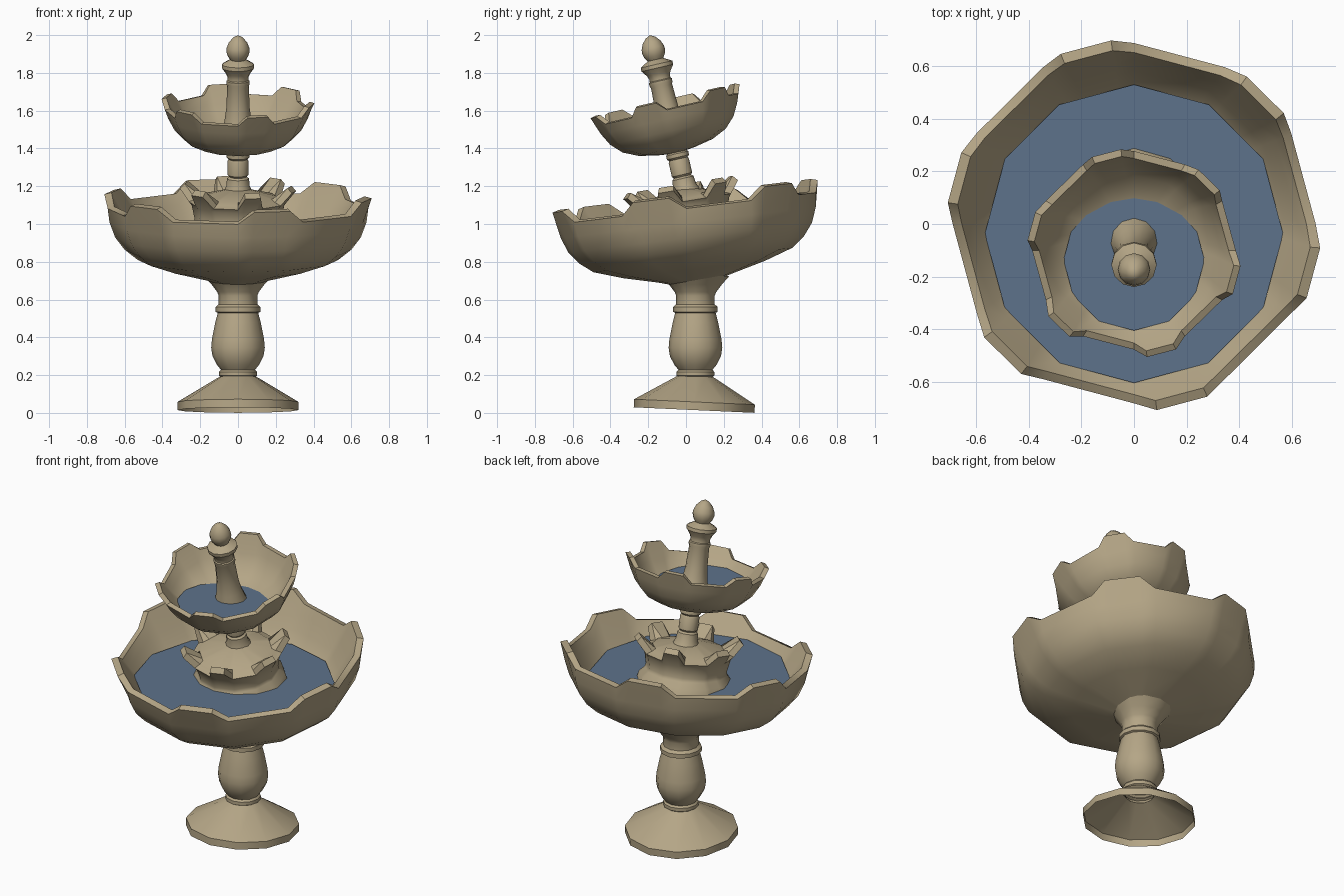
import bpy, bmesh, math
from mathutils import Matrix, Vector

if "Cube" in bpy.data.objects:
    bpy.data.objects.remove(bpy.data.objects["Cube"])

N = 12  # sides of every turned part


def material(name, color):
    m = bpy.data.materials.new(name)
    m.diffuse_color = color
    m.use_nodes = True
    m.node_tree.nodes["Principled BSDF"].inputs["Base Color"].default_value = m.diffuse_color
    return m


STONE = material("stone", (0.46, 0.38, 0.24, 1))
WATER = material("water", (0.11, 0.17, 0.26, 1))


def make_surface(name, rings, origin, tilt, mat, smooth=True):
    """Skin a stack of closed rings; leaning back or forward about x."""
    bm = bmesh.new()
    levels = [[bm.verts.new(p) for p in ring] for ring in rings]
    for a, b in zip(levels, levels[1:]):
        k = len(a)
        for i in range(k):
            j = (i + 1) % k
            bm.faces.new((a[i], a[j], b[j], b[i]))
    bmesh.ops.remove_doubles(bm, verts=bm.verts, dist=1e-5)
    mesh = bpy.data.meshes.new(name)
    bm.transform(Matrix.Translation(Vector(origin))
                 @ Matrix.Rotation(math.radians(tilt), 4, 'X'))
    bm.to_mesh(mesh)
    bm.free()
    ob = bpy.data.objects.new(name, mesh)
    bpy.context.collection.objects.link(ob)
    mesh.materials.append(mat)
    if smooth:
        bpy.ops.object.select_all(action='DESELECT')
        ob.select_set(True)
        bpy.context.view_layer.objects.active = ob
        bpy.ops.object.shade_smooth_by_angle(angle=math.radians(35))
    return ob


def polar(r, deg, z):
    a = math.radians(deg)
    return (r * math.cos(a), r * math.sin(a), z)


def turned(name, profile, origin, tilt, mat=STONE):
    rings = [[polar(r, i * 360 / N, z) for i in range(N)] for r, z in profile]
    return make_surface(name, rings, origin, tilt, mat)


def scalloped_bowl(name, outer, low, high, inner, origin, tilt):
    """Bowl with six raised rim pieces. low/high = (outer r, z, inner r, z)."""
    angles = [(60 * k + d, up) for k in range(6)
              for d, up in ((0, 0), (30, 0), (37, 1), (53, 1))]

    def flat_ring(r, z):
        out = []
        for a, _ in angles:
            off = math.radians(a % 30 - 15)
            out.append(polar(r * math.cos(math.radians(15)) / math.cos(off), a, z))
        return out

    def rim_ring(i):
        return [polar((high if up else low)[i], a, (high if up else low)[i + 1])
                for a, up in angles]

    rings = [flat_ring(r, z) for r, z in outer]
    rings += [rim_ring(0), rim_ring(2)]
    rings += [flat_ring(r, z) for r, z in inner]
    return make_surface(name, rings, origin, tilt, STONE)


# Foot, hollow underneath and slightly rocked
turned("foot", [(0.32, 0.0), (0.32, 0.043), (0.1, 0.175), (0.08, 0.185)],
       (0, 0.043, 0.015), -2.6)

# Baluster pedestal
turned("pedestal", [
    (0.08, 0.17), (0.09, 0.19), (0.1, 0.197), (0.1, 0.217), (0.09, 0.228),
    (0.112, 0.255), (0.135, 0.3), (0.142, 0.345), (0.138, 0.39), (0.12, 0.48),
    (0.107, 0.53), (0.118, 0.535), (0.118, 0.56), (0.102, 0.575),
    (0.102, 0.62), (0.11, 0.64), (0.14, 0.68), (0.18, 0.725)],
    (0, 0.05, 0), 0)

# Large basin
scalloped_bowl("lower_basin",
               [(0.12, -0.01), (0.19, 0.012), (0.38, 0.06), (0.53, 0.11),
                (0.6, 0.165), (0.65, 0.23), (0.68, 0.31)],
               (0.69, 0.385, 0.655, 0.395), (0.713, 0.45, 0.675, 0.46),
               [(0.62, 0.34), (0.57, 0.265), (0.515, 0.195), (0.4, 0.12),
                (0.2, 0.09), (0, 0.09)],
               (0, 0.05, 0.7), 7)

# Crown block standing in the large basin
scalloped_bowl("crown_block",
               [(0.28, -0.04), (0.265, 0.03), (0.235, 0.06), (0.23, 0.08),
                (0.245, 0.15)],
               (0.26, 0.17, 0.225, 0.185), (0.31, 0.235, 0.285, 0.262),
               [(0.205, 0.2), (0.06, 0.235), (0, 0.235)],
               (0, 0.01, 0.95), 9.5)

# Upper tier leans further: shared origin and tilt
UP, LEAN = (0, -0.03, 1.3), 13

# Short stem below the small bowl
turned("stem", [
    (0.075, -0.13), (0.062, -0.1), (0.058, -0.06), (0.047, -0.05),
    (0.055, -0.04), (0.055, 0.035), (0.05, 0.045), (0.06, 0.055),
    (0.06, 0.075), (0.05, 0.085), (0.065, 0.11)], UP, LEAN)

# Small bowl
scalloped_bowl("upper_bowl",
               [(0.05, 0.082), (0.1, 0.088), (0.2, 0.108), (0.28, 0.145),
                (0.335, 0.2), (0.37, 0.265)],
               (0.387, 0.312, 0.36, 0.318), (0.408, 0.36, 0.382, 0.367),
               [(0.33, 0.268), (0.265, 0.19), (0.155, 0.152), (0, 0.145)],
               UP, LEAN)

# Spout column with collar and bud finial
turned("spout_column", [
    (0.1, 0.14), (0.092, 0.18), (0.072, 0.25), (0.062, 0.32), (0.057, 0.44),
    (0.062, 0.455), (0.062, 0.47), (0.056, 0.475), (0.056, 0.49),
    (0.064, 0.51), (0.086, 0.54), (0.086, 0.56), (0.06, 0.575), (0.042, 0.585),
    (0.055, 0.605), (0.062, 0.63), (0.06, 0.65), (0.048, 0.68),
    (0.025, 0.705), (0, 0.718)], UP, LEAN)

# Level water surfaces
turned("lower_water", [(0.567, 0), (0, 0)], (0, -0.037, 0.97), 0, WATER)
turned("upper_water", [(0.268, 0), (0, 0)], (0, -0.137, 1.49), 0, WATER)
